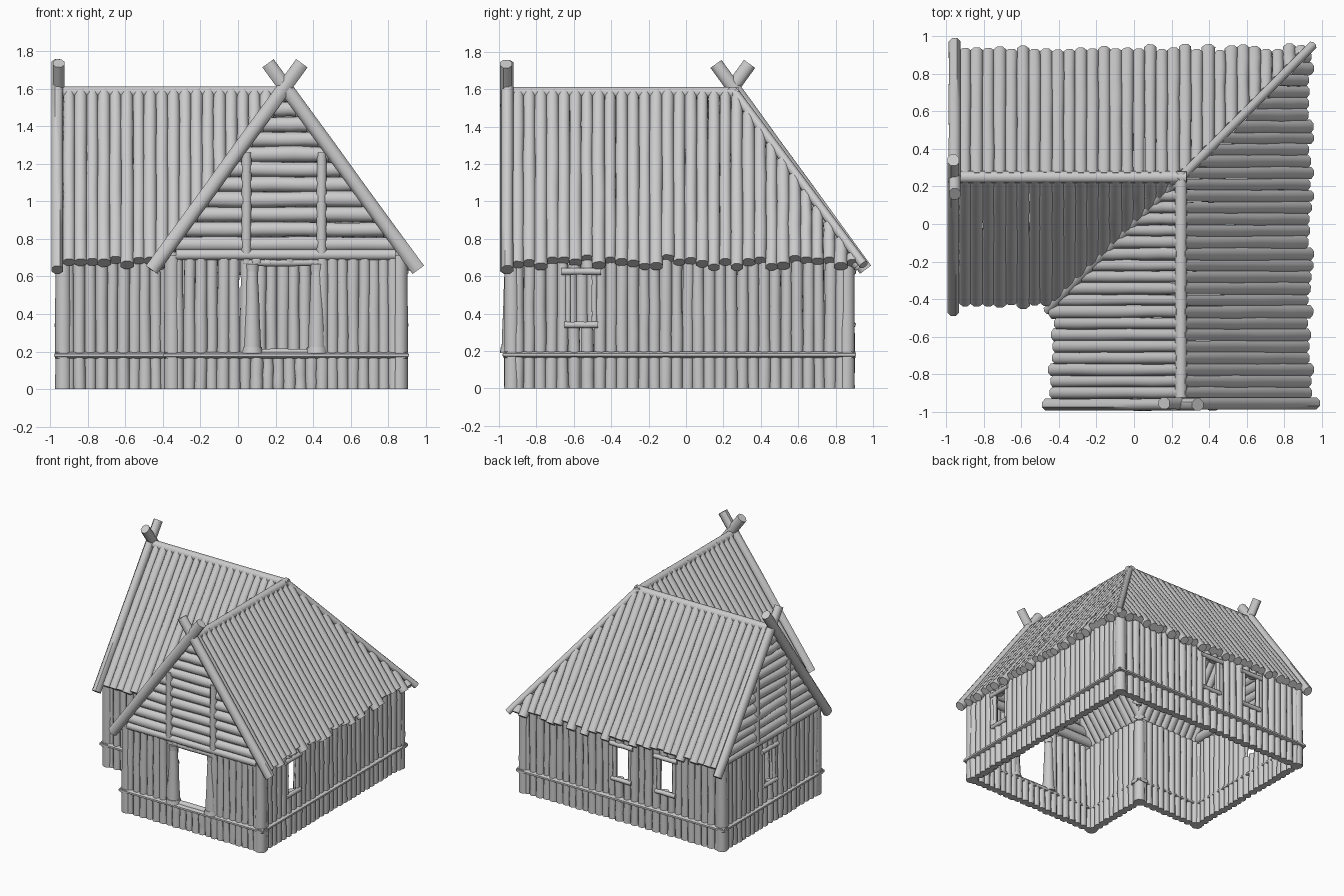
import bpy, bmesh, math, random
from mathutils import Vector

if "Cube" in bpy.data.objects:
    bpy.data.objects.remove(bpy.data.objects["Cube"])

random.seed(4)
RX, RZ, SLOPE = 0.25, 1.585, 1.37      # ridge position, roof log axis height, pitch
EAVE = 0.665                           # horizontal run of the roof


def log(bm, a, b, r0, r1=None, swap=False, wob=0.06, seg=5, n=8, flat=1.0):
    """Irregular tapered log from a to b; swap mirrors it across x = y."""
    r1 = r0 if r1 is None else r1
    a, b = Vector(a), Vector(b)
    if swap:
        a.x, a.y, b.x, b.y = a.y, a.x, b.y, b.x
    d = b - a
    up = Vector((0, 0, 1)) if abs(d.normalized().z) < 0.95 else Vector((1, 0, 0))
    u = d.cross(up).normalized()
    v = u.cross(d).normalized()
    rings = []
    for i in range(seg + 1):
        t = i / seg
        r = (r0 + (r1 - r0) * t) * (1 + random.uniform(-wob, wob))
        c = a + d * t
        if 0 < i < seg:
            c = c + (u + v) * random.uniform(-wob, wob) * r
        ring = []
        for k in range(n):
            w = 2 * math.pi * (k + 0.5) / n
            j = 1 + random.uniform(-wob, wob) * 0.4
            ring.append(bm.verts.new(c + (u * math.cos(w) * flat + v * math.sin(w)) * r * j))
        rings.append(ring)
    for p, q in zip(rings, rings[1:]):
        for k in range(n):
            bm.faces.new((p[k], p[(k + 1) % n], q[(k + 1) % n], q[k]))
    bm.faces.new(rings[0][::-1])
    bm.faces.new(rings[-1])


def finish(bm, name):
    bmesh.ops.recalc_face_normals(bm, faces=bm.faces[:])
    me = bpy.data.meshes.new(name)
    bm.to_mesh(me)
    bm.free()
    ob = bpy.data.objects.new(name, me)
    bpy.context.collection.objects.link(ob)
    bpy.ops.object.select_all(action='DESELECT')
    ob.select_set(True)
    bpy.context.view_layer.objects.active = ob
    bpy.ops.object.shade_smooth_by_angle(angle=math.radians(50))


def spaced(lo, hi, pitch):
    n = max(1, round((hi - lo) / pitch))
    return [lo + (hi - lo) * (i + 0.5) / n for i in range(n)]


# Walls: (start, end, height, openings as (lo, hi, bottom, top) along the wall axis)
WALLS = {
    "front_wall": ((-0.35, -0.93), (0.86, -0.93), 0.71, [(0.07, 0.42, 0.19, 0.67)]),
    "right_wall": ((0.86, -0.93), (0.86, 0.86), 0.73, [(-0.63, -0.49, 0.34, 0.62)]),
    "back_wall": ((-0.93, 0.86), (0.86, 0.86), 0.73, [(-0.11, 0.03, 0.34, 0.62), (-0.51, -0.37, 0.34, 0.62)]),
    "left_wall": ((-0.93, -0.35), (-0.93, 0.86), 0.71, [(0.22, 0.36, 0.34, 0.62)]),
    "inner_side_wall": ((-0.35, -0.93), (-0.35, -0.35), 0.73, []),
    "inner_front_wall": ((-0.93, -0.35), (-0.35, -0.35), 0.73, []),
}
bands, frames = bmesh.new(), bmesh.new()
for name, (s, e, h, holes) in WALLS.items():
    bm = bmesh.new()
    ax = 0 if s[1] == e[1] else 1
    fixed = s[1 - ax]
    pt = lambda t, z, o=0.0: (t, fixed + o, z) if ax == 0 else (fixed + o, t, z)
    out = 1 if fixed > 0.5 else -1
    # vertical logs, interrupted at openings
    cuts = [s[ax]] + [c for hl in sorted(holes) for c in hl[:2]] + [e[ax]]
    for i in range(len(cuts) - 1):
        hole = sorted(holes)[i // 2] if i % 2 else None
        for t in spaced(cuts[i], cuts[i + 1], 0.058):
            o = random.uniform(-0.004, 0.004)
            r = random.uniform(0.033, 0.038)
            spans = [(0, hole[2]), (hole[3], h)] if hole else [(0, h)]
            for z0, z1 in spans:
                log(bm, pt(t, z0, o), pt(t + random.uniform(-.006, .006), z1, o), r,
                    r * random.uniform(0.9, 1.0), wob=0.05)
    finish(bm, name)
    # horizontal band round the house
    log(bands, pt(s[ax] - 0.045, 0.18, out * 0.01), pt(e[ax] + 0.045, 0.18, out * 0.01),
        0.043, wob=0.015, flat=1)
    # window frames
    for lo, hi, z0, z1 in holes:
        if z0 < 0.3:
            continue
        o = out * 0.03
        log(frames, pt(lo - 0.035, z1 + 0.005, o), pt(hi + 0.035, z1 + 0.005, o), 0.019)
        log(frames, pt(lo - 0.02, z0, o), pt(hi + 0.02, z0, o), 0.018)
        for t in (lo, hi):
            log(frames, pt(t, z0, o * 0.7), pt(t, z1, o * 0.7), 0.016)
# flatten the band's height while keeping its depth
for vtx in bands.verts:
    vtx.co.z = 0.18 + (vtx.co.z - 0.18) * 0.42
finish(bands, "wall_band")
finish(frames, "window_frames")

# Corner posts
bm = bmesh.new()
for x, y in ((-.93, .86), (.86, .86), (.86, -.93), (-.35, -.93), (-.35, -.35), (-.93, -.35)):
    log(bm, (x, y, 0), (x, y, 0.71), 0.044, 0.042, wob=0.02, n=10)
finish(bm, "corner_posts")

# Door posts, lintel and threshold
bm = bmesh.new()
for x in (0.075, 0.42):
    log(bm, (x, -0.94, 0.19), (x, -0.94, 0.225), 0.058, 0.052, wob=0.02, seg=1, n=10)
    log(bm, (x, -0.94, 0.22), (x, -0.94, 0.66), 0.048, 0.03, wob=0.03, n=10)
    log(bm, (x, -0.94, 0.625), (x, -0.94, 0.665), 0.033, 0.036, wob=0.02, seg=1, n=10)
log(bm, (0.03, -0.94, 0.675), (0.46, -0.94, 0.675), 0.022)
log(bm, (0.03, -0.93, 0.19), (0.46, -0.93, 0.19), 0.025)
finish(bm, "door_frame")

# Roof slopes and gables, each mirrored across x = y for the left wing
for swap, wing in ((False, "front"), (True, "left")):
    outer, inner = bmesh.new(), bmesh.new()
    for y in spaced(-0.93, 0.92, 0.062):
        r = random.uniform(0.032, 0.037)
        top = max(0.0, y - RX)
        run = EAVE + random.uniform(-0.015, 0.02)
        if run - top > 0.01:                  # outer slope, shortened by the hip
            log(outer, (RX + top, y, RZ - SLOPE * top), (RX + run, y, RZ - SLOPE * run),
                r * 0.92, r, swap, flat=1.05)
        run = min(run, RX - y + 0.02)         # inner slope, shortened by the valley
        if run > 0.03:
            log(inner, (RX, y, RZ), (RX - run, y, RZ - SLOPE * run), r * 0.92, r, swap, flat=1.05)
    finish(outer, wing + "_wing_outer_roof")
    finish(inner, wing + "_wing_inner_roof")

    bm = bmesh.new()                          # gable infill logs
    for z in spaced(0.73, 1.53, 0.08):
        hw = (RZ - z) / SLOPE - 0.01
        log(bm, (RX - hw, -0.925, z), (RX + hw, -0.925, z), random.uniform(0.04, 0.046), None, swap)
    finish(bm, wing + "_gable_logs")

    bm = bmesh.new()                          # gable tie beam and uprights
    log(bm, (-0.33, -0.945, 0.715), (0.84, -0.945, 0.715), 0.03, None, swap, wob=0.03)
    for x in (0.045, 0.445):
        log(bm, (x, -0.95, 0.72), (x, -0.95, 1.26), 0.028, None, swap, wob=0.03)
    finish(bm, wing + "_gable_frame")

    bm = bmesh.new()                          # crossed barge poles
    log(bm, (-0.46, -0.962, 0.635), (0.34, -0.962, 1.735), 0.04, None, swap, wob=0.02, flat=0.85)
    log(bm, (0.96, -0.955, 0.635), (0.16, -0.955, 1.735), 0.04, None, swap, wob=0.02, flat=0.85)
    finish(bm, wing + "_barge_poles")

    bm = bmesh.new()                          # ridge beam
    log(bm, (RX, -0.95, 1.58), (RX, 0.28, 1.58), 0.034, None, swap, wob=0.02)
    finish(bm, wing + "_ridge_beam")

# Hip and valley beams
for name, end in (("hip_beam", 0.95), ("valley_beam", -0.46)):
    bm = bmesh.new()
    d = abs(end - RX)
    log(bm, (RX, RX, 1.595), (end, end, 1.605 - 1.35 * d), 0.026, wob=0.02)
    finish(bm, name)
